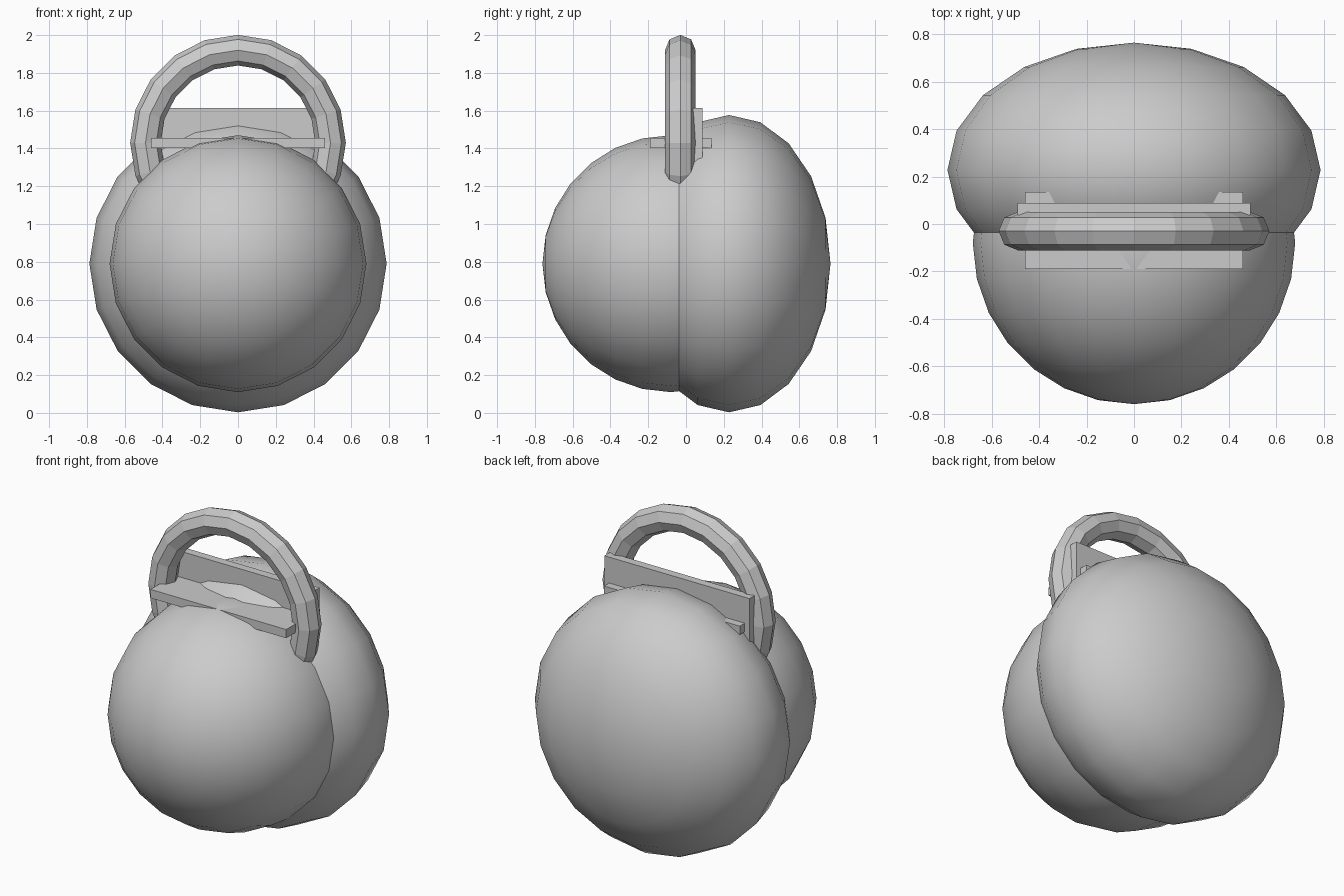
import bpy
from math import pi, radians

cube = bpy.data.objects.get("Cube")
if cube:
    bpy.data.objects.remove(cube, do_unlink=True)

# Single matte grey for every part
grey = bpy.data.materials.new("light_grey")
grey.use_nodes = True
grey.diffuse_color = (0.6, 0.6, 0.6, 1)
grey.node_tree.nodes["Principled BSDF"].inputs["Base Color"].default_value = (0.6, 0.6, 0.6, 1)


def finish(name, smooth=False):
    """Name the new part, apply its transform, colour and shade it."""
    obj = bpy.context.object
    obj.name = obj.data.name = name
    bpy.ops.object.transform_apply(location=False, rotation=True, scale=True)
    obj.data.materials.append(grey)
    if smooth:
        bpy.ops.object.shade_smooth_by_angle(angle=radians(40))
    else:
        bpy.ops.object.shade_flat()
    return obj


def ball(name, y, radius, depth, rings):
    """Ellipsoid with its poles on the front-back axis."""
    bpy.ops.mesh.primitive_uv_sphere_add(segments=20, ring_count=rings, radius=1,
                                         location=(0, y, 0.79), rotation=(pi / 2, 0, 0))
    bpy.context.object.scale = (radius, radius, depth)
    return finish(name, True)


def plate(name, low, high):
    """Box spanning two opposite corners."""
    centre = [(a + b) / 2 for a, b in zip(low, high)]
    bpy.ops.mesh.primitive_cube_add(size=1, location=centre)
    bpy.context.object.scale = [b - a for a, b in zip(low, high)]
    return finish(name)


# Body: round front ball sunk into a wider, flattened rear ball
ball("front_ball", -0.08, 0.68, 0.68, 14)
ball("rear_ball", 0.228, 0.787, 0.537, 10)

# Upright ring handle, its lower half buried in the body
bpy.ops.mesh.primitive_torus_add(major_segments=20, minor_segments=8,
                                 major_radius=0.49, minor_radius=0.081,
                                 location=(0, -0.03, 1.43), rotation=(pi / 2, 0, 0))
finish("ring_handle")

# Crossed plates behind and through the ring
plate("upright_plate", (-0.492, 0.037, 1.24), (0.492, 0.088, 1.615))
plate("level_plate", (-0.46, -0.19, 1.403), (0.46, 0.136, 1.456))
